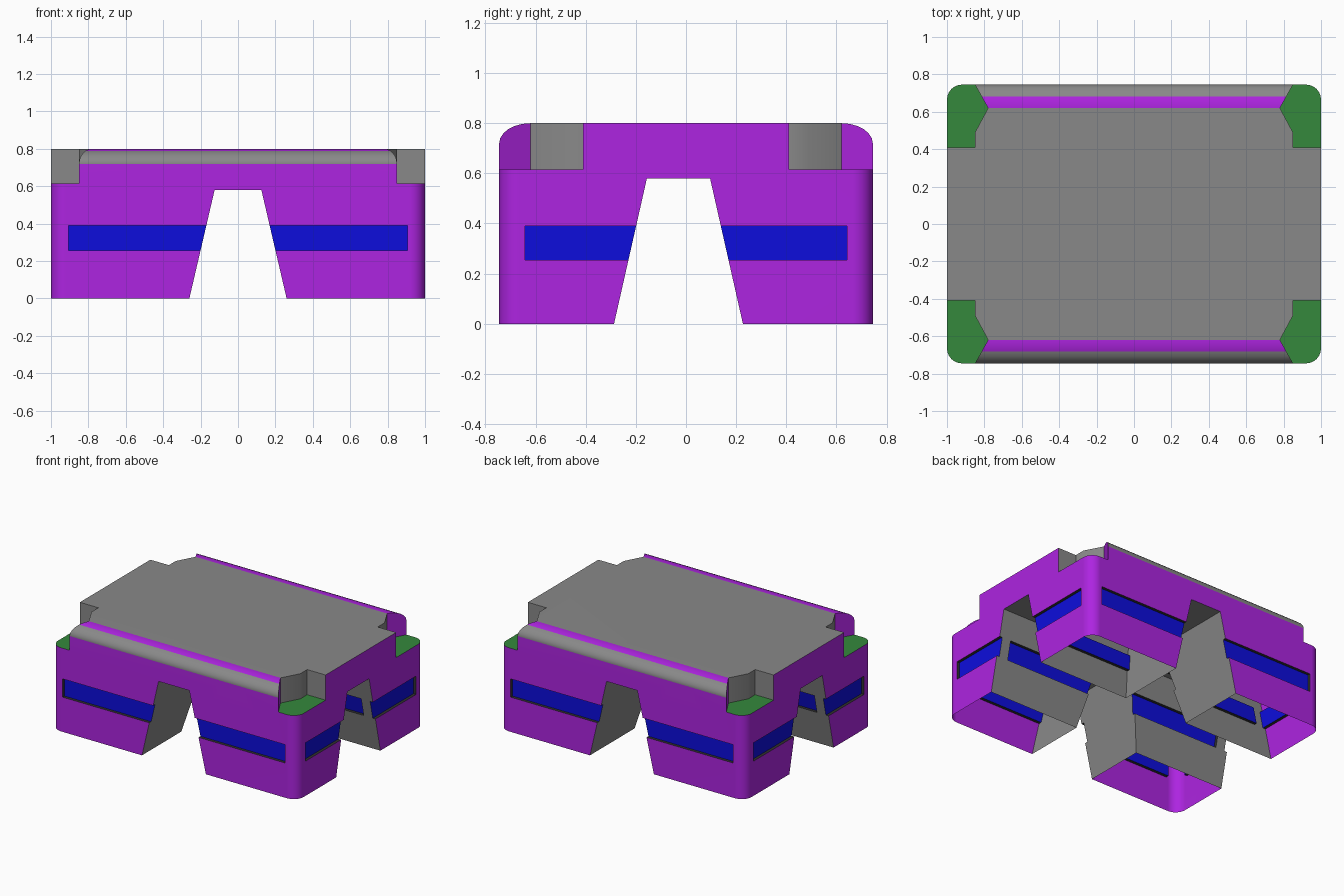
import bpy, bmesh, math
from mathutils import Vector

cube = bpy.data.objects.get("Cube")
if cube:
    bpy.data.objects.remove(cube, do_unlink=True)

# Materials, shared in the same order by every part
PURPLE, GREY, BLUE, GREEN, DARK = range(5)
mats = []
for name, col in (("purple", (0.42, 0.018, 0.75)), ("grey", (0.25, 0.25, 0.25)),
                  ("blue", (0.004, 0.004, 0.72)), ("green", (0.035, 0.25, 0.045)),
                  ("dark_grey", (0.03, 0.03, 0.03))):
    m = bpy.data.materials.new(name)
    m.use_nodes = True
    m.diffuse_color = (*col, 1)
    m.node_tree.nodes["Principled BSDF"].inputs["Base Color"].default_value = (*col, 1)
    mats.append(m)


def prism(name, pts, axis, lo, hi, rule):
    """Extrude a 2D outline along an axis; rule(centre, normal) picks the colour."""
    def place(p, t):
        return Vector({"x": (t, *p), "y": (p[0], t, p[1]), "z": (*p, t)}[axis])
    bm = bmesh.new()
    a = [bm.verts.new(place(p, lo)) for p in pts]
    b = [bm.verts.new(place(p, hi)) for p in pts]
    bm.faces.new(a)
    bm.faces.new(b)
    for i in range(len(pts)):
        j = (i + 1) % len(pts)
        bm.faces.new((a[i], a[j], b[j], b[i]))
    bmesh.ops.recalc_face_normals(bm, faces=bm.faces)
    for f in bm.faces:
        f.material_index = rule(f.calc_center_median(), f.normal)
    me = bpy.data.meshes.new(name)
    bm.to_mesh(me)
    bm.free()
    for m in mats:
        me.materials.append(m)
    ob = bpy.data.objects.new(name, me)
    bpy.context.collection.objects.link(ob)
    return ob


def carve(body, tool, op="DIFFERENCE"):
    mod = body.modifiers.new("carve", "BOOLEAN")
    mod.operation, mod.solver, mod.object = op, "EXACT", tool
    bpy.context.view_layer.objects.active = body
    bpy.ops.object.modifier_apply(modifier=mod.name)
    bpy.data.objects.remove(tool, do_unlink=True)


W, D, H = 1.0, 0.745, 0.8      # half width, half depth, height
ROUND_Y, ROUND_Z = 0.62, 0.72  # start of the rounded long edges
TUNNEL_H, STRIPE_LO, STRIPE_HI, RECESS = 0.58, 0.255, 0.39, 0.022

# Body: end profile with rounded long top edges
arc = [(ROUND_Y + (D - ROUND_Y) * math.cos(math.radians(t)),
        ROUND_Z + (H - ROUND_Z) * math.sin(math.radians(t))) for t in range(0, 91, 15)]
profile = [(D, 0)] + arc + [(-y, z) for y, z in reversed(arc)] + [(-D, 0)]


def body_rule(c, n):
    if n.z > 0.999:
        return GREY
    return GREY if ROUND_Z < c.z < 0.789 and abs(n.x) < 0.5 else PURPLE


body = prism("body_shell", profile, "x", -W, W, body_rule)

# Rounded vertical corners
R = 0.08
plan = []
for k, (sx, sy) in enumerate(((1, 1), (-1, 1), (-1, -1), (1, -1))):
    for i in range(7):
        t = math.radians(90 * k + 15 * i)
        plan.append((sx * (W - R) + R * math.cos(t), sy * (D - R) + R * math.sin(t)))
carve(body, prism("corner_rounding", plan, "z", -0.1, 1, lambda c, n: PURPLE), "INTERSECT")

# Corner pockets with green floors; the rail ends stay purple
pocket = [(1.1, 0.41), (0.85, 0.41), (0.85, 0.49), (0.78, 0.62), (0.881, 0.8), (1.1, 0.8)]


def pocket_rule(c, n):
    if n.z < -0.9:
        return GREEN
    return PURPLE if abs(c.y) > 0.65 else GREY


for sx in (1, -1):
    for sy in (1, -1):
        pts = [(x * sx, y * sy) for x, y in pocket]
        carve(body, prism("pocket", pts, "z", 0.615, 1, pocket_rule))


# Crossing trapezoid tunnels
def trapezoid(mid, bottom, top, z0, z1, grow=0):
    def half(z):
        return bottom + (top - bottom) * z / TUNNEL_H + grow
    return [(mid - half(z0), z0), (mid + half(z0), z0), (mid + half(z1), z1), (mid - half(z1), z1)]


carve(body, prism("tunnel_y", trapezoid(0, 0.26, 0.125, -0.1, TUNNEL_H), "y", -1, 1,
                  lambda c, n: GREY))
carve(body, prism("tunnel_x", trapezoid(-0.03, 0.257, 0.126, -0.1, TUNNEL_H), "x", -1.2, 1.2,
                  lambda c, n: GREY))

# Recessed stripes: inner leg faces, then front, back and both sides
inner = trapezoid(-0.03, 0.257, 0.126, STRIPE_LO, STRIPE_HI, RECESS)
carve(body, prism("inner_stripes", inner, "x", -0.905, 0.905,
                  lambda c, n: BLUE if abs(n.y) > 0.9 else DARK))
for s in (1, -1):
    for axis, surface, half in (("x", D, 0.905), ("y", W, 0.643)):
        a, b = s * (surface - RECESS), s * (surface + 0.1)
        box = [(a, STRIPE_LO), (b, STRIPE_LO), (b, STRIPE_HI), (a, STRIPE_HI)]
        across = 1 if axis == "x" else 0
        carve(body, prism("stripe", box, axis, -half, half,
                          lambda c, n: BLUE if abs(n[across]) > 0.9 else DARK))

# Open undersides of the hollow legs
bm = bmesh.new()
bm.from_mesh(body.data)
under = [f for f in bm.faces if f.calc_center_median().z < 0.002 and f.normal.z < -0.9]
bmesh.ops.delete(bm, geom=under, context="FACES")
bm.to_mesh(body.data)
bm.free()

# Smooth the rounded edges, keep the rest crisp
bpy.ops.object.select_all(action="DESELECT")
body.select_set(True)
bpy.context.view_layer.objects.active = body
bpy.ops.object.shade_smooth_by_angle(angle=math.radians(30))
wn = body.modifiers.new("even_shading", "WEIGHTED_NORMAL")
wn.keep_sharp = True
